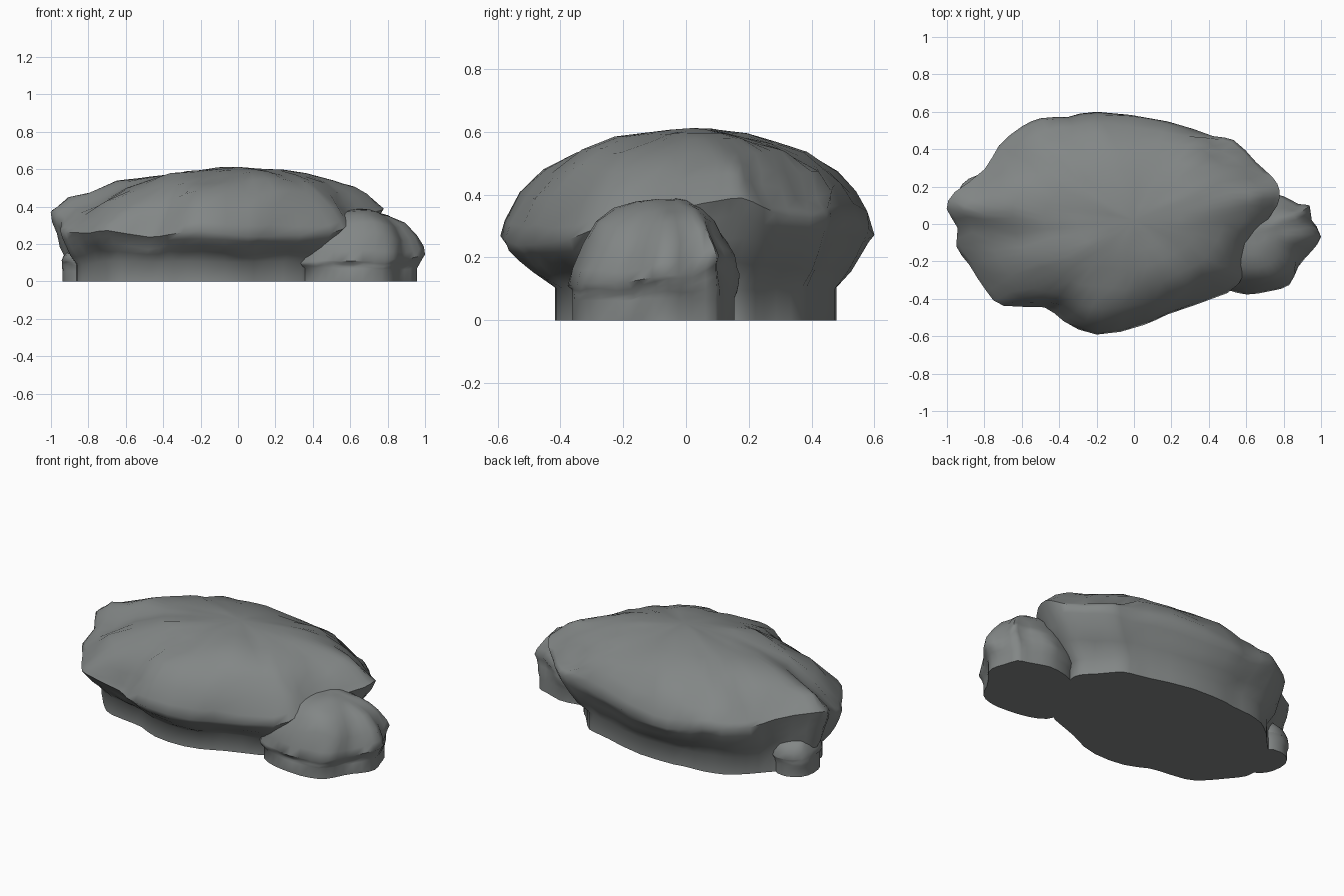
import bpy, bmesh, math
from mathutils import Vector, noise

if "Cube" in bpy.data.objects:
    bpy.data.objects.remove(bpy.data.objects["Cube"])

stone = bpy.data.materials.new("stone_grey")
stone.diffuse_color = (.225, .24, .238, 1)
stone.use_nodes = True
stone.node_tree.nodes["Principled BSDF"].inputs["Base Color"].default_value = stone.diffuse_color


def refine(pts):
    """Insert a smooth midpoint between each pair of outline points."""
    out, n = [], len(pts)
    for i in range(n):
        a, b, c, d = (Vector(pts[(i + k) % n]) for k in (-1, 0, 1, 2))
        out += [b, (9 * (b + c) - a - d) / 16]
    return out


def relax(ring, times=1):
    for _ in range(times):
        ring = [(ring[i - 1] + ring[i] * 2 + ring[(i + 1) % len(ring)]) / 4
                for i in range(len(ring))]
    return ring


def rock(name, outline, peak, base_scale, base_shift, skirt, profile, rough, seed):
    """Loft: flat base, vertical skirt, flare to the widest line, domed top.
    base_scale holds the footprint scale to the left, to the right and in depth."""
    line = refine(outline)
    peak = Vector(peak)
    n = len(line)

    def bump(p, amount):
        q = p * 4.2 + Vector((seed, seed * 0.7, 0))
        return p + (noise.noise_vector(q) + noise.noise_vector(q * 2.4) * 0.55) * amount

    # Footprint
    base = []
    for p in line:
        sx = base_scale[0] if p.x < peak.x else base_scale[1]
        base.append(Vector((peak.x + (p.x - peak.x) * sx,
                            peak.y + (p.y - peak.y) * base_scale[2] + base_shift, skirt)))
    base = [bump(p, rough * 0.35) for p in relax(base)]
    rings = [[Vector((p.x, p.y, 0)) for p in base], base]
    # Undercut flare
    for t in (0.3, 0.55, 0.8):
        ring = []
        for b, p in zip(base, line):
            q = b.lerp(p, t ** 0.75)
            q.z = b.z + (p.z - b.z) * t
            ring.append(bump(q, rough * 0.6))
        rings.append(ring)
    rings.append([bump(p, rough * 0.15) for p in line])
    # Dome, losing the outline's detail towards the top
    for k, (s, f) in enumerate(profile):
        line = relax(line, (0, 1, 2, 4, 6, 10, 20, 20)[k])
        ring = []
        for p in line:
            g = f ** (1 + 0.7 * abs(p.x - peak.x))
            q = Vector((peak.x + (p.x - peak.x) * s, peak.y + (p.y - peak.y) * s,
                        p.z + (peak.z - p.z) * g))
            ring.append(bump(q, rough * min(1, 0.1 + s) * (0.5 if k == 0 else 1)))
        rings.append(ring)

    bm = bmesh.new()
    vs = [[bm.verts.new(p) for p in r] for r in rings]
    for lo, hi in zip(vs, vs[1:]):
        for i in range(n):
            j = (i + 1) % n
            bm.faces.new((lo[i], lo[j], hi[j], hi[i]))
    top = bm.verts.new(peak)
    for i in range(n):
        bm.faces.new((vs[-1][i], vs[-1][(i + 1) % n], top))
    bm.faces.new(vs[0][::-1])
    bmesh.ops.recalc_face_normals(bm, faces=bm.faces)
    me = bpy.data.meshes.new(name)
    bm.to_mesh(me)
    bm.free()
    me.materials.append(stone)
    ob = bpy.data.objects.new(name, me)
    bpy.context.collection.objects.link(ob)
    bpy.ops.object.select_all(action='DESELECT')
    ob.select_set(True)
    bpy.context.view_layer.objects.active = ob
    bpy.ops.object.shade_smooth_by_angle(angle=math.radians(60))
    return ob


# Main boulder: widest line (x, y, z), counter-clockwise from the right tip
rock("main_boulder",
     [(.78, .18, .39), (.74, .25, .36), (.65, .33, .33), (.53, .45, .33), (.42, .47, .33),
      (.18, .55, .31), (-.2, .60, .27), (-.35, .57, .27), (-.5, .565, .31), (-.6, .52, .32),
      (-.72, .42, .33), (-.8, .29, .35), (-.96, .17, .38), (-1.0, .08, .37), (-.94, -.02, .32),
      (-.95, -.12, .27), (-.88, -.22, .26), (-.79, -.36, .26), (-.7, -.44, .27),
      (-.48, -.45, .24), (-.38, -.52, .25), (-.2, -.59, .27), (.05, -.54, .24),
      (.18, -.48, .24), (.5, -.37, .26), (.59, -.27, .3), (.62, -.12, .33),
      (.7, 0, .36), (.77, .1, .38)],
     (0, .02, .612), (.91, .72, .77), .02, .1,
     [(.975, .2), (.91, .43), (.81, .63), (.67, .79), (.5, .89), (.33, .95), (.16, .985)],
     .04, 3.1)

# Smaller rock against the right end
rock("side_rock",
     [(1.0, -.07, .14), (.95, .02, .15), (.94, .1, .2), (.88, .11, .2), (.8, .15, .18),
      (.68, .16, .15), (.5, .1, .15), (.36, -.06, .13), (.32, -.24, .11), (.42, -.33, .11),
      (.51, -.355, .11), (.6, -.38, .11), (.73, -.36, .11), (.83, -.33, .12),
      (.88, -.23, .12), (.95, -.15, .13)],
     (.65, -.05, .385), (.95, .91, .98), 0, .07,
     [(.97, .22), (.87, .5), (.74, .73), (.56, .88), (.36, .95), (.18, .985)],
     .036, 8.4)

# Little stone tucked under the left end
rock("small_stone",
     [(-.7, .12, .1), (-.74, .24, .1), (-.84, .26, .1), (-.92, .21, .11), (-.945, .12, .11),
      (-.93, .03, .11), (-.86, -.03, .1), (-.75, -.01, .1)],
     (-.84, .12, .2), (.95, .95, .96), 0, .05,
     [(.95, .3), (.82, .65), (.5, .9)],
     .03, 5.7)
